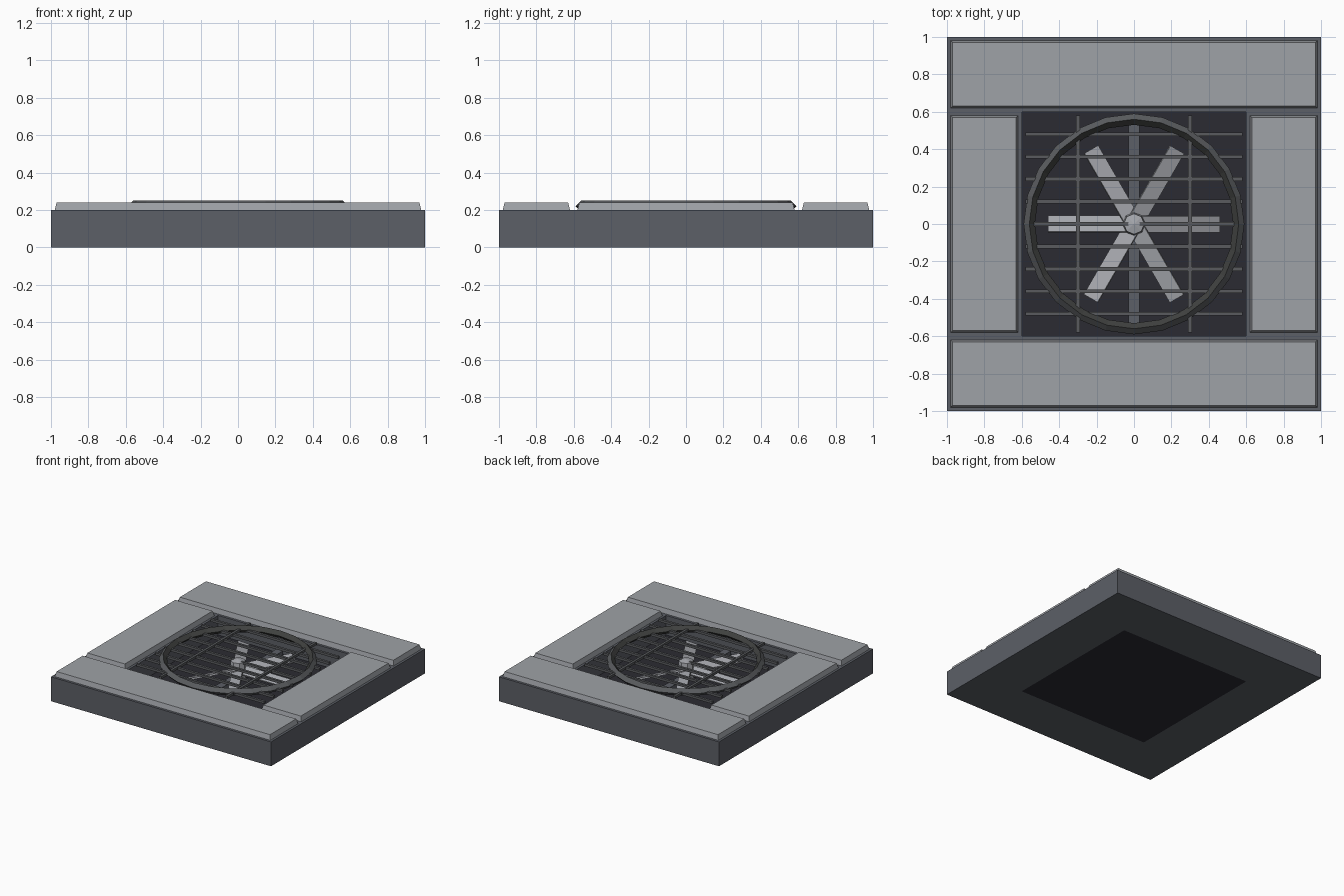
import bpy, bmesh, math
from mathutils import Matrix, Vector

if "Cube" in bpy.data.objects:
    bpy.data.objects.remove(bpy.data.objects["Cube"])


def mat(name, r, g, b):
    m = bpy.data.materials.new(name)
    m.diffuse_color = (r, g, b, 1)
    m.use_nodes = True
    m.node_tree.nodes["Principled BSDF"].inputs["Base Color"].default_value = m.diffuse_color
    return m


FRAME = mat("frame grey", 0.107, 0.115, 0.135)
PANEL = mat("panel light grey", 0.345, 0.362, 0.385)
PIT = mat("pit near black", 0.024, 0.024, 0.032)
BAR = mat("grille grey", 0.10, 0.105, 0.112)
DARK = mat("ring dark grey", 0.05, 0.052, 0.05)
BLADE = mat("blade pale grey", 0.38, 0.39, 0.42)


def finish(name, bm, *mats):
    bmesh.ops.recalc_face_normals(bm, faces=bm.faces)
    me = bpy.data.meshes.new(name)
    bm.to_mesh(me)
    bm.free()
    for m in mats:
        me.materials.append(m)
    ob = bpy.data.objects.new(name, me)
    bpy.context.collection.objects.link(ob)
    return ob


def box(name, x0, x1, y0, y1, z0, z1, m, inset=0.0, turn=None):
    """Box whose top may be inset, optionally transformed."""
    bm = bmesh.new()
    bmesh.ops.create_cube(bm, size=1)
    for v in bm.verts:
        i = inset if v.co.z > 0 else 0
        v.co = Vector((x1 - i if v.co.x > 0 else x0 + i,
                       y1 - i if v.co.y > 0 else y0 + i,
                       z1 if v.co.z > 0 else z0))
    if turn:
        bm.transform(turn)
    return finish(name, bm, m)


def ring(name, profile, n, start, *mats):
    """Sweep a closed (radius, z) profile around z in n flat steps."""
    bm = bmesh.new()
    loops = []
    for i in range(n):
        a = start + math.tau * i / n
        loops.append([bm.verts.new((r * math.cos(a), r * math.sin(a), z)) for r, z in profile])
    k = len(profile)
    for i in range(n):
        p, q = loops[i], loops[(i + 1) % n]
        for j in range(k):
            bm.faces.new((p[j], q[j], q[(j + 1) % k], p[(j + 1) % k]))
    return finish(name, bm, *mats)


# Square frame and pit floor
S = math.sqrt(2)
ring("frame", [(S, 0), (S, 0.2), (0.6 * S, 0.2), (0.6 * S, 0)], 4, math.pi / 4, FRAME)
box("pit_floor", -0.6, 0.6, -0.6, 0.6, 0, 0.04, PIT)

# Raised cover panels
for s, a, b in ((1, "back", "right"), (-1, "front", "left")):
    y0, y1 = sorted((0.62 * s, 0.98 * s))
    box(a + "_panel", -0.98, 0.98, y0, y1, 0.2, 0.24, PANEL, 0.01)
    box(b + "_panel", y0, y1, -0.58, 0.58, 0.2, 0.24, PANEL, 0.01)

# Support strut under the fan
box("support_strut", -0.03, 0.03, -0.54, 0.54, 0.06, 0.1, FRAME)

# Fan hub and pitched blades
bm = bmesh.new()
bmesh.ops.create_cone(bm, cap_ends=True, segments=8, radius1=0.07, radius2=0.055, depth=0.13,
                      matrix=Matrix.Translation((0, 0, 0.155)))
top = max(bm.faces, key=lambda f: f.calc_center_median().z)
bmesh.ops.poke(bm, faces=[top], offset=0.012)
finish("fan_hub", bm, BLADE)
for i in range(6):
    turn = (Matrix.Translation((0, 0, 0.15)) @ Matrix.Rotation(i * math.pi / 3, 4, "Z")
            @ Matrix.Rotation(0.35, 4, "X"))
    box(f"fan_blade_{i + 1}", 0.03, 0.46, -0.045, 0.045, -0.007, 0.007, BLADE, 0, turn)

# Grille bars
for i in range(-4, 5):
    y = 0.12 * i
    box(f"cross_bar_{i + 5}", -0.58, 0.58, y - 0.01, y + 0.01, 0.205, 0.225, BAR)
for x, side in ((-0.3, "left"), (0.3, "right")):
    box(side + "_long_bar", x - 0.01, x + 0.01, -0.58, 0.58, 0.21, 0.23, BAR)

# Guard ring, darker on its inner slopes
guard = ring("guard_ring", [(0.59, 0.22), (0.56, 0.25), (0.53, 0.22), (0.56, 0.19)],
             24, 0, BAR, DARK)
for p in guard.data.polygons:
    if p.normal.x * p.center.x + p.normal.y * p.center.y < 0:
        p.material_index = 1
